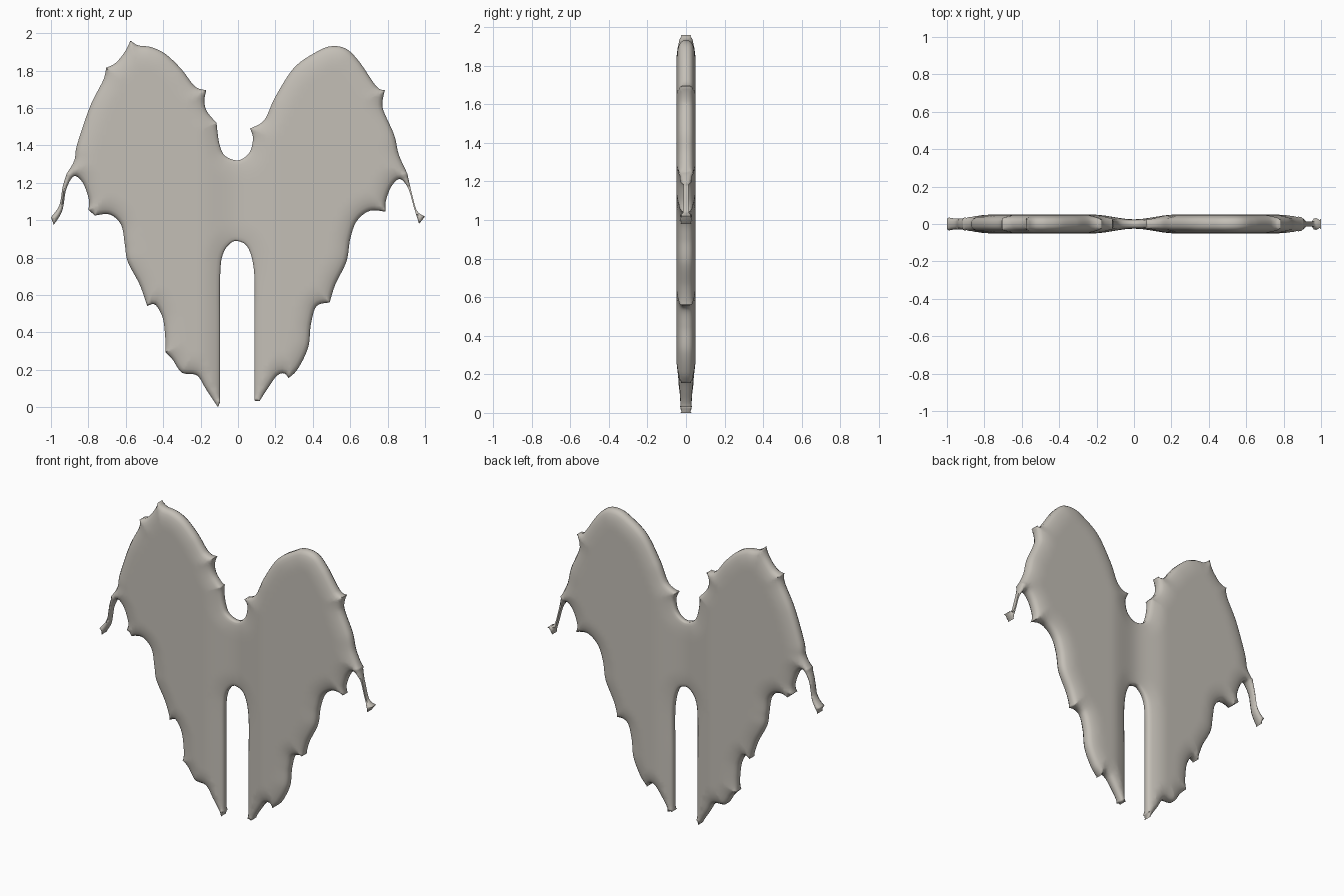
import bpy
import bmesh
import math
from mathutils import Vector, kdtree
from mathutils.geometry import delaunay_2d_cdt

if "Cube" in bpy.data.objects:
    bpy.data.objects.remove(bpy.data.objects["Cube"], do_unlink=True)

HALF_THICK = 0.05     # half thickness of the wing body
RIM = 0.014           # half thickness at the very edge
ROUND = 0.11          # width of the rounded border
STEP = 0.012          # spacing of outline samples

# Each span starts on a torn tip and runs smoothly to the next span's tip.
# Counter-clockwise as seen from the front, starting at the neck.
right_wing = {
    "neck": [(.065, 1.49), (.08, 1.435), (.06, 1.36), (0, 1.32), (-.07, 1.345), (-.1, 1.41)],
    "neck notch": [(-.115, 1.52), (-.165, 1.58), (-.18, 1.635)],
    "shoulder": [(-.17, 1.695), (-.23, 1.715), (-.305, 1.81), (-.39, 1.89),
                 (-.465, 1.925), (-.535, 1.935)],
    "crown": [(-.575, 1.96), (-.605, 1.9), (-.655, 1.84)],
    "leading edge": [(-.705, 1.815), (-.72, 1.75), (-.79, 1.61), (-.86, 1.405), (-.875, 1.32)],
    "tail outside": [(-.915, 1.25), (-.937, 1.18), (-.955, 1.08)],
    "tail end": [(-1, 1.015)],
    "tail inside": [(-.985, .975), (-.94, 1.05), (-.918, 1.165), (-.877, 1.235),
                    (-.83, 1.2), (-.797, 1.11)],
    "barb": [(-.8, 1.055)],
    "upper tatter": [(-.765, 1.025), (-.685, 1.03), (-.625, .975), (-.605, .87),
                     (-.59, .78), (-.53, .665), (-.505, .6)],
    "middle tatter": [(-.485, .54), (-.445, .55), (-.405, .485), (-.39, .39)],
    "lower tatter": [(-.388, .295), (-.35, .255), (-.3, .185), (-.22, .17), (-.17, .095)],
    "foot": [(-.107, 0)],
}
left_wing = {
    "slot": [(-.095, .03), (-.095, .4), (-.095, .71), (-.08, .82), (-.04, .877), (0, .888),
             (.055, .85), (.087, .71), (.087, .4)],
    "foot": [(.087, .035)],
    "lower tatter": [(.115, .032), (.155, .095), (.21, .17), (.25, .18)],
    "middle tatter": [(.27, .155), (.32, .205), (.375, .32), (.39, .445), (.42, .54)],
    "upper tatter": [(.49, .56), (.52, .655), (.58, .78), (.6, .9), (.635, .995), (.705, 1.05)],
    "tail inside": [(.79, 1.045), (.79, 1.1), (.82, 1.18), (.865, 1.22), (.91, 1.17), (.94, 1.07)],
    "tail end": [(.968, .98)],
    "tail outside": [(1, 1.02), (.957, 1.05), (.928, 1.15)],
    "leading edge": [(.905, 1.25), (.86, 1.35), (.835, 1.455), (.78, 1.58), (.772, 1.63)],
    "crown": [(.785, 1.695), (.74, 1.715), (.65, 1.845), (.58, 1.915), (.5, 1.93),
              (.42, 1.9), (.3, 1.815), (.2, 1.66), (.14, 1.535)],
}


def smooth_span(points):
    """Catmull-Rom samples through the points, leaving out the last one."""
    pts = [Vector(p) for p in points]
    pts = [pts[0]] + pts + [pts[-1]]
    samples = []
    for a, b, c, d in zip(pts, pts[1:], pts[2:], pts[3:]):
        count = max(1, round((c - b).length / STEP))
        for i in range(count):
            t = i / count
            samples.append(b + (c - a) * t / 2
                           + (a * 2 - b * 5 + c * 4 - d) * t * t / 2
                           + (b * 3 - a - c * 3 + d) * t ** 3 / 2)
    return samples


# Outline and its tips
spans = list(right_wing.values()) + list(left_wing.values())
outline = []
for span, following in zip(spans, spans[1:] + spans[:1]):
    outline += smooth_span(span + following[:1])


def make_tree(points):
    tree = kdtree.KDTree(len(points))
    for i, p in enumerate(points):
        tree.insert((p[0], p[1], 0), i)
    tree.balance()
    return tree


edge_tree = make_tree(outline)
tip_tree = make_tree([span[0] for span in spans])


def distance(tree, p):
    return tree.find((p[0], p[1], 0))[2]


# Inner rings that follow the border, then a regular grid for the middle
n = len(outline)
inner = []
for offset in (0.01, 0.025, 0.045, 0.07):
    for i, p in enumerate(outline):
        along = outline[(i + 1) % n] - outline[i - 1]
        q = p + Vector((-along.y, along.x)).normalized() * offset
        if distance(edge_tree, q) > offset * 0.93:
            inner.append(q)
cell = 0.025
for i in range(-40, 41):
    for j in range(80):
        q = Vector((i * cell, j * cell))
        if distance(edge_tree, q) > 0.085:
            inner.append(q)

flat_verts, _, flat_faces, *_ = delaunay_2d_cdt(
    outline + inner, [], [list(range(n))], 1, 1e-5)


def half_depth(p):
    """Pillowed thickness: rounded border, thinner middle fold, flared tips."""
    d = min(distance(edge_tree, p) / ROUND, 1)
    if d * ROUND < 1e-4:
        d = 0
    fold = min(abs(p.x) / 0.22, 1)
    fold = fold * fold * (3 - 2 * fold)
    body = HALF_THICK * (0.5 + 0.5 * fold)
    flare = 0.014 * math.exp(-distance(tip_tree, p) / 0.014)
    return RIM + (body - RIM) * math.sqrt(1 - (1 - d) ** 2) + flare


# Wing sheet: front and back skins joined by a rim
bm = bmesh.new()
front = [bm.verts.new((p.x, -half_depth(p), p.y)) for p in flat_verts]
back = [bm.verts.new((p.x, half_depth(p), p.y)) for p in flat_verts]
for face in flat_faces:
    bm.faces.new([front[i] for i in face])
    bm.faces.new([back[i] for i in reversed(face)])
bm.verts.index_update()
total = len(flat_verts)
bm.verts.ensure_lookup_table()
rim_edges = [(e.verts[0].index, e.verts[1].index) for e in bm.edges if e.is_boundary]
for a, b in rim_edges:
    if a < total and b < total:
        bm.faces.new((front[a], front[b], back[b], back[a]))
bmesh.ops.delete(bm, geom=[v for v in bm.verts if not v.link_faces], context='VERTS')
bmesh.ops.recalc_face_normals(bm, faces=bm.faces)

mesh = bpy.data.meshes.new("tattered_wings")
bm.to_mesh(mesh)
bm.free()
wings = bpy.data.objects.new("tattered_wings", mesh)
bpy.context.collection.objects.link(wings)

# Bone grey material
bone = bpy.data.materials.new("bone_grey")
bone.use_nodes = True
colour = (0.55, 0.52, 0.47, 1)
bone.diffuse_color = colour
bone.node_tree.nodes["Principled BSDF"].inputs["Base Color"].default_value = colour
mesh.materials.append(bone)

bpy.context.view_layer.objects.active = wings
wings.select_set(True)
bpy.ops.object.shade_smooth_by_angle(angle=math.radians(70))
